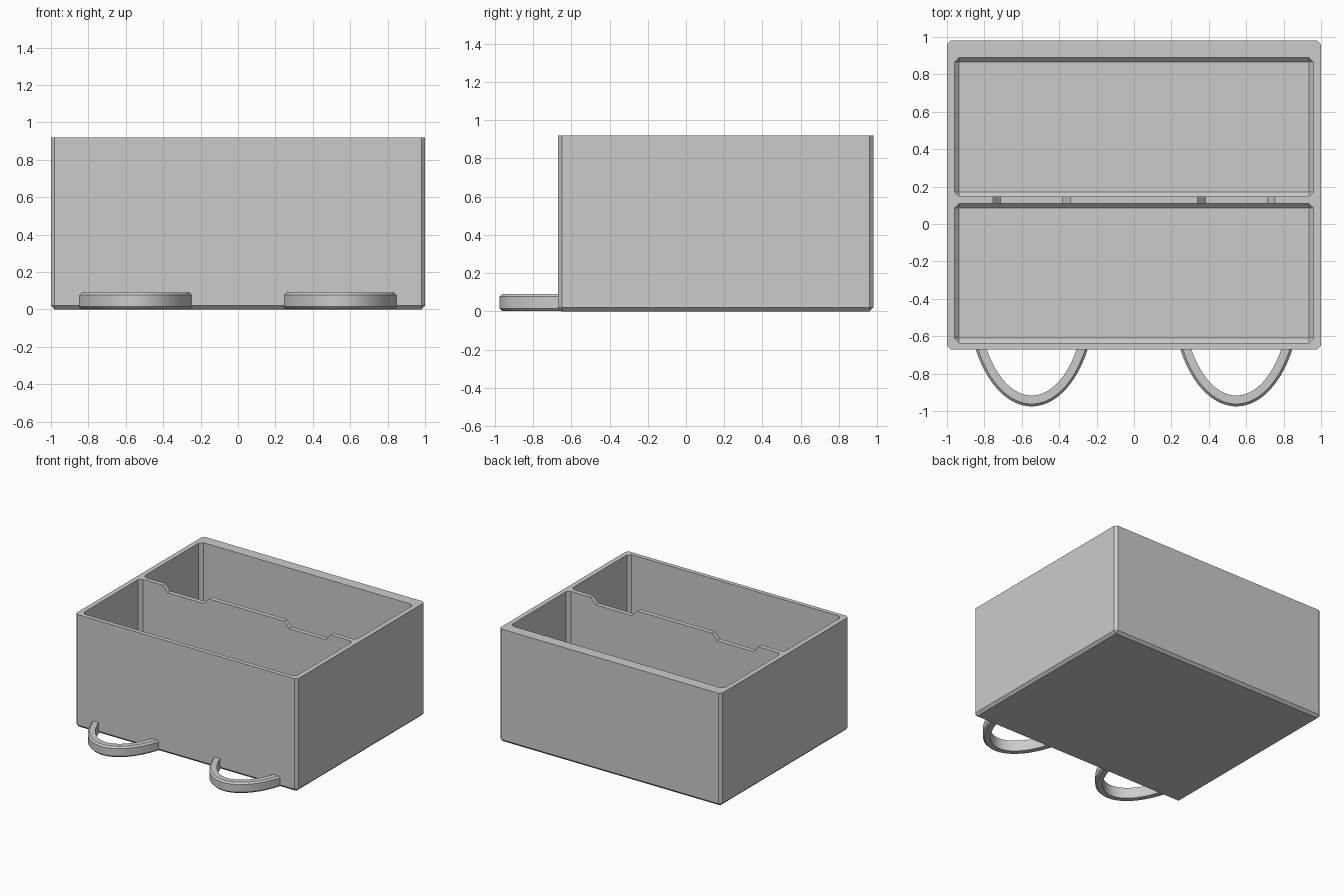
import bpy, bmesh, math

old = bpy.data.objects.get("Cube")
if old:
    bpy.data.objects.remove(old, do_unlink=True)

grey = bpy.data.materials.new("light grey")
grey.use_nodes = True
grey.diffuse_color = (0.6, 0.6, 0.6, 1)
grey.node_tree.nodes["Principled BSDF"].inputs["Base Color"].default_value = (0.6, 0.6, 0.6, 1)

TOP = 0.92
FRONT, BACK = -0.67, 0.98


def make_object(name, bm):
    bmesh.ops.recalc_face_normals(bm, faces=bm.faces)
    mesh = bpy.data.meshes.new(name)
    bm.to_mesh(mesh)
    bm.free()
    mesh.materials.append(grey)
    ob = bpy.data.objects.new(name, mesh)
    bpy.context.collection.objects.link(ob)
    return ob


def chamfered_block(name, lo, hi, chamfer):
    """Block with chamfered sides and bottom, and a sharp top."""
    bm = bmesh.new()
    bmesh.ops.create_cube(bm, size=1)
    for v in bm.verts:
        v.co = [a if c < 0 else b for c, a, b in zip(v.co, lo, hi)]
    edges = [e for e in bm.edges if min(v.co.z for v in e.verts) < hi[2] - 0.001]
    bmesh.ops.bevel(bm, geom=edges, offset=chamfer, segments=1, affect='EDGES')
    return make_object(name, bm)


def prism(name, profile, y0, y1):
    """Extrude an x-z profile along y."""
    bm = bmesh.new()
    face = bm.faces.new([bm.verts.new((x, y0, z)) for x, z in profile])
    ext = bmesh.ops.extrude_face_region(bm, geom=[face])["geom"]
    moved = [g for g in ext if isinstance(g, bmesh.types.BMVert)]
    bmesh.ops.translate(bm, verts=moved, vec=(0, y1 - y0, 0))
    return make_object(name, bm)


def cut(target, cutter):
    cutter.hide_render = True
    mod = target.modifiers.new("cut", 'BOOLEAN')
    mod.operation = 'DIFFERENCE'
    mod.solver = 'EXACT'
    mod.object = cutter
    bpy.context.view_layer.objects.active = target
    bpy.ops.object.modifier_apply(modifier=mod.name)
    bpy.data.objects.remove(cutter, do_unlink=True)


# Open box with two compartments
box = chamfered_block("box", (-1, FRONT, 0), (1, BACK, TOP), 0.02)
for y0, y1 in ((-0.635, 0.11), (0.147, 0.89)):
    cut(box, chamfered_block("compartment_cutter", (-0.96, y0, 0.04),
                             (0.96, y1, TOP + 0.1), 0.025))

# Sloped notches in the divider
for s in (-1, 1):
    cx, half, slope, depth = s * 0.547, 0.208, 0.042, 0.05
    k = slope / depth * 0.05
    cut(box, prism("notch_cutter", [
        (cx - half + slope, TOP - depth), (cx + half - slope, TOP - depth),
        (cx + half + k, TOP + 0.05), (cx - half - k, TOP + 0.05)], 0.07, 0.19))


# Curved pull loops low on the front
def pull_loop(name, cx):
    a, b, yc, steps = 0.344, 0.6, -0.375, 48
    wide, c, z0, z1 = 0.058, 0.013, 0.002, 0.09
    # Section as (inset from the outer curve, height)
    section = [(0, z0 + c), (0, z1 - c), (c, z1), (wide, z1), (wide, z0), (c, z0)]
    bm = bmesh.new()
    rings = []
    for i in range(steps + 1):
        ring = []
        for inset, z in section:
            ai, bi = a - inset, b - inset
            # Each curve ends just inside the front wall
            end = math.acos((yc - FRONT - 0.015) / bi)
            t = end * (2 * i / steps - 1)
            ring.append(bm.verts.new((cx + ai * math.sin(t), yc - bi * math.cos(t), z)))
        rings.append(ring)
    n = len(section)
    for r, q in zip(rings, rings[1:]):
        for j in range(n):
            bm.faces.new((r[j], r[(j + 1) % n], q[(j + 1) % n], q[j]))
    bm.faces.new(rings[0])
    bm.faces.new(rings[-1])
    ob = make_object(name, bm)
    bpy.ops.object.select_all(action='DESELECT')
    ob.select_set(True)
    bpy.context.view_layer.objects.active = ob
    bpy.ops.object.shade_smooth_by_angle(angle=math.radians(30))


pull_loop("pull_loop_right", -0.547)
pull_loop("pull_loop_left", 0.547)
